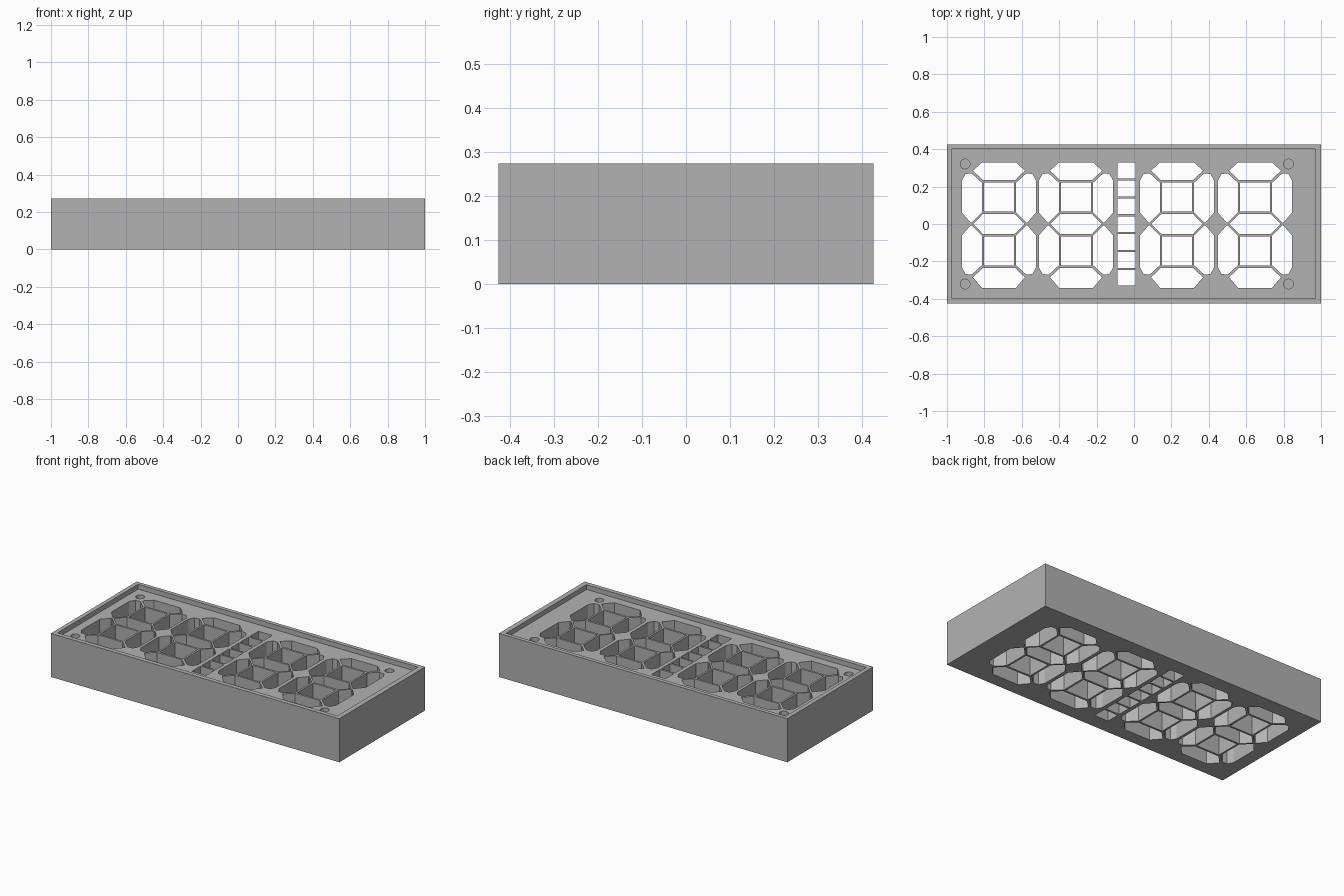
import bpy, bmesh, math

if "Cube" in bpy.data.objects:
    bpy.data.objects.remove(bpy.data.objects["Cube"])

HEIGHT = 0.273
FLOOR = 0.243          # level of the recessed face
DIGIT_X = (-0.722, -0.31, 0.23, 0.647)

grey = bpy.data.materials.new("plain grey")
grey.diffuse_color = (0.448, 0.448, 0.448, 1)
grey.use_nodes = True
grey.node_tree.nodes["Principled BSDF"].inputs["Base Color"].default_value = grey.diffuse_color


def prisms(name, outlines, z0, z1):
    """One object holding a closed prism for every outline."""
    bm = bmesh.new()
    for pts in outlines:
        low = [bm.verts.new((x, y, z0)) for x, y in pts]
        high = [bm.verts.new((x, y, z1)) for x, y in pts]
        bm.faces.new(low[::-1])
        bm.faces.new(high)
        for i in range(len(pts)):
            j = (i + 1) % len(pts)
            bm.faces.new((low[i], low[j], high[j], high[i]))
    bmesh.ops.recalc_face_normals(bm, faces=bm.faces)
    mesh = bpy.data.meshes.new(name)
    bm.to_mesh(mesh)
    bm.free()
    mesh.materials.append(grey)
    ob = bpy.data.objects.new(name, mesh)
    bpy.context.collection.objects.link(ob)
    return ob


def rect(x0, x1, y0, y1):
    return [(x0, y0), (x1, y0), (x1, y1), (x0, y1)]


def cut(body, cutter):
    """Subtract the cutter from the body, then discard it."""
    cutter.hide_render = True
    mod = body.modifiers.new(cutter.name, 'BOOLEAN')
    mod.operation = 'DIFFERENCE'
    mod.solver = 'EXACT'
    mod.object = cutter
    bpy.context.view_layer.objects.active = body
    bpy.ops.object.modifier_apply(modifier=mod.name)
    bpy.data.objects.remove(cutter)


def digit(cx):
    """Seven segments and two square wells of one digit."""
    side = [(0.092, 0.221), (0.092, 0.062), (0.145, 0.008), (0.152, 0.008),
            (0.197, 0.06), (0.197, 0.235), (0.178, 0.268), (0.145, 0.27)]
    middle = [(-0.138, 0), (-0.086, -0.053), (0.086, -0.053),
              (0.138, 0), (0.086, 0.053), (-0.086, 0.053)]
    shapes = [middle]
    for sy, end in ((1, 0.33), (-1, 0.342)):
        bar = [(-0.086, 0.235), (0.086, 0.235), (0.139, 0.285),
               (0.09, end), (-0.09, end), (-0.139, 0.285)]
        for shape in (bar, rect(-0.08, 0.08, 0.066, 0.222)):
            shapes.append([(x, sy * y) for x, y in shape])
        for sx in (-1, 1):
            shapes.append([(sx * x, sy * y) for x, y in side])
    return [[(cx + x, y) for x, y in s] for s in shapes]


# Solid block
body = prisms("display_housing", [rect(-1, 1, -0.425, 0.425)], 0, HEIGHT)

# Shallow recess inside the rim
cut(body, prisms("recess_cutter", [rect(-0.973, 0.968, -0.397, 0.4)], FLOOR, 0.4))

# Digit segments and the centre column of seven cells, cut right through
openings = [s for cx in DIGIT_X for s in digit(cx)]
pitch = 0.0955
for i in range(7):
    y = (i - 3) * pitch - 0.001
    openings.append(rect(-0.088, 0.009, y - 0.042, y + 0.042))
cut(body, prisms("segment_cutter", openings, -0.1, 0.4))

# Blind screw holes at the corners
holes = [[(x + 0.026 * math.cos(a * math.tau / 24), y + 0.026 * math.sin(a * math.tau / 24))
          for a in range(24)] for x in (-0.903, 0.826) for y in (-0.321, 0.321)]
cut(body, prisms("screw_hole_cutter", holes, 0.11, 0.4))
